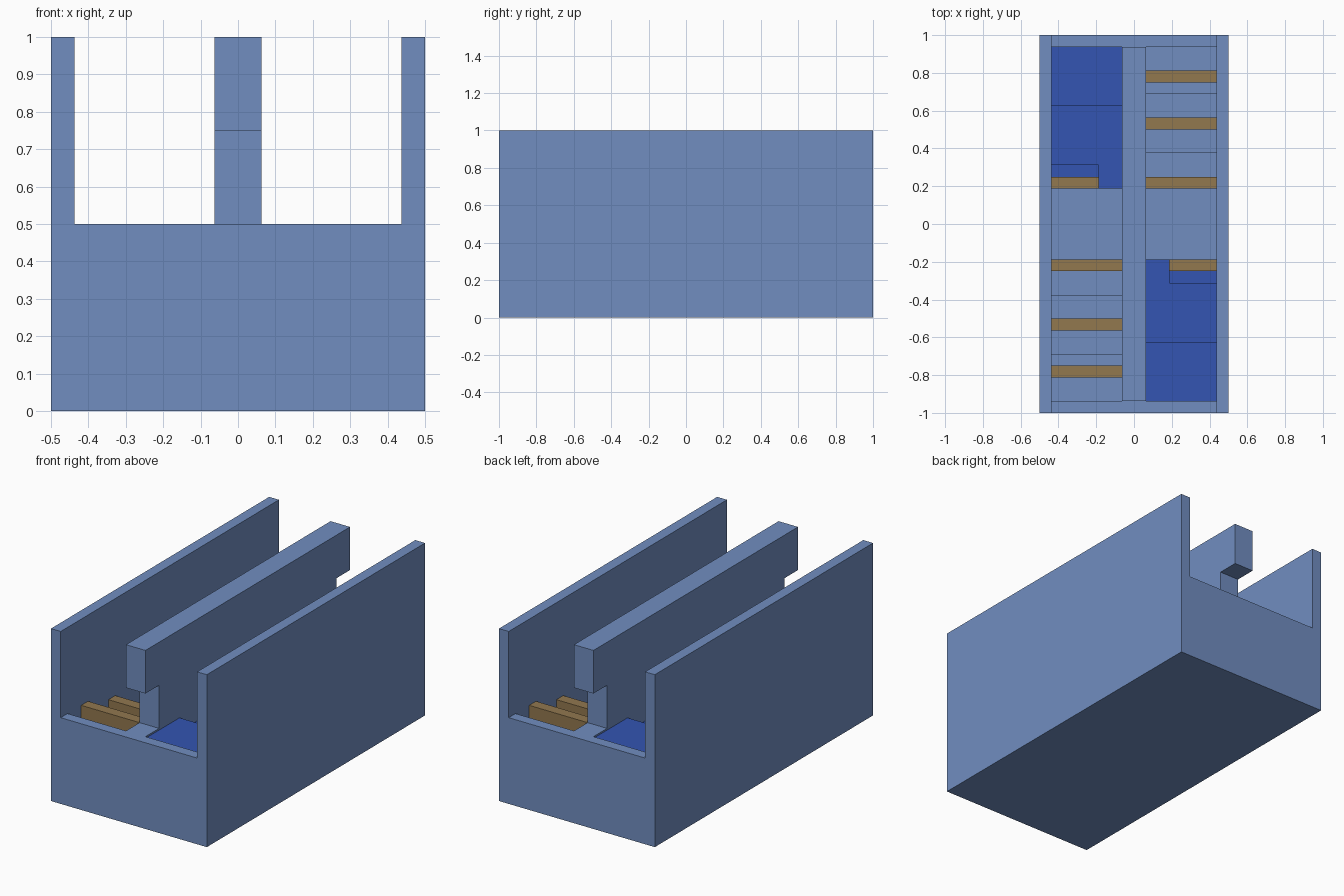
import bpy, bmesh

if "Cube" in bpy.data.objects:
    bpy.data.objects.remove(bpy.data.objects["Cube"])


def material(name, rgb):
    m = bpy.data.materials.new(name)
    m.use_nodes = True
    m.diffuse_color = (*rgb, 1)
    m.node_tree.nodes["Principled BSDF"].inputs["Base Color"].default_value = (*rgb, 1)
    return m


STONE = material("pale blue stone", (0.165, 0.27, 0.527))
WATER = material("deep blue water", (0.033, 0.091, 0.445))
WOOD = material("brown wood", (0.287, 0.188, 0.078))

U = 1 / 16        # module
WALL = 7 * U      # inner face of the outer walls
CORE = U          # half width of the centre wall
BASIN = 4 * U     # floor of the middle basin


def extrude(name, profile, x0, x1, mat, turn=1):
    """Extrude a (y, z) side profile along x; turn=-1 spins it half a turn about z."""
    bm = bmesh.new()
    face = bm.faces.new([bm.verts.new((turn * x0, turn * y, z)) for y, z in profile])
    moved = bmesh.ops.extrude_face_region(bm, geom=[face])["geom"]
    bmesh.ops.translate(bm, vec=(turn * (x1 - x0), 0, 0),
                        verts=[v for v in moved if isinstance(v, bmesh.types.BMVert)])
    bmesh.ops.recalc_face_normals(bm, faces=bm.faces)
    mesh = bpy.data.meshes.new(name)
    bm.to_mesh(mesh)
    bm.free()
    mesh.materials.append(mat)
    obj = bpy.data.objects.new(name, mesh)
    bpy.context.collection.objects.link(obj)
    return obj


def rect(y0, y1, z0, z1):
    return [(y0, z0), (y1, z0), (y1, z1), (y0, z1)]


# Solid block, carved by two stepped channels and the notched wall ends
block = extrude("trough_body", rect(-1, 1, 0, 1), -0.5, 0.5, STONE)
lip, step1, step2 = 15 * U, 11 * U, 6 * U
channel = [(-1.1, 1.1), (-1.1, 0.5), (-lip, 0.5), (-lip, BASIN),
           (step2, BASIN), (step2, 5 * U), (step1, 5 * U), (step1, 6 * U),
           (lip, 6 * U), (lip, 0.5), (1.1, 0.5), (1.1, 1.1)]
notch = [(-1.1, 0.5), (-13 * U, 0.5), (-13 * U, 0.75), (-lip, 0.75),
         (-lip, 1.1), (-1.1, 1.1)]
cutters = []
for turn in (1, -1):
    cutters.append(extrude("channel_cutter", channel, CORE, WALL, STONE, turn))
for turn in (1, -1):
    cutters.append(extrude("notch_cutter", notch, -2 * U, 2 * U, STONE, turn))
for c in cutters:
    c.hide_render = True
    mod = block.modifiers.new("carve", "BOOLEAN")
    mod.operation = "DIFFERENCE"
    mod.solver = "EXACT"
    mod.object = c

# Bake the carving and drop the cutters
carved = bpy.data.meshes.new_from_object(
    block.evaluated_get(bpy.context.evaluated_depsgraph_get()))
block.modifiers.clear()
block.data = carved
for c in cutters:
    bpy.data.objects.remove(c)

for turn, side in ((1, "front"), (-1, "back")):
    # Water stepping down towards the middle, with a spout beside the dam
    for part, y0, y1, x0, x1, top in (
            ("upper_water", -lip, -10 * U, CORE, WALL, 0.49),
            ("lower_water", -10 * U, -5 * U, CORE, WALL, 0.41),
            ("spout_water", -5 * U, -3 * U, CORE, 3 * U, 0.41),
            ("pocket_water", -5 * U, -4 * U, 3 * U, WALL, 0.35)):
        extrude(f"{side}_{part}", rect(y0, y1, BASIN, top), x0, x1, WATER, turn)
    extrude(f"{side}_dam", rect(-4 * U, -3 * U, BASIN, 6 * U), 3 * U, WALL, WOOD, turn)
    # Wooden bars standing on the stepped floor at the other end of the channel
    for i, y in enumerate((3, 8, 12)):
        floor = BASIN + i * U
        extrude(f"{side}_bar_{i + 1}", rect(y * U, (y + 1) * U, floor, floor + 2 * U),
                CORE, WALL, WOOD, turn)
